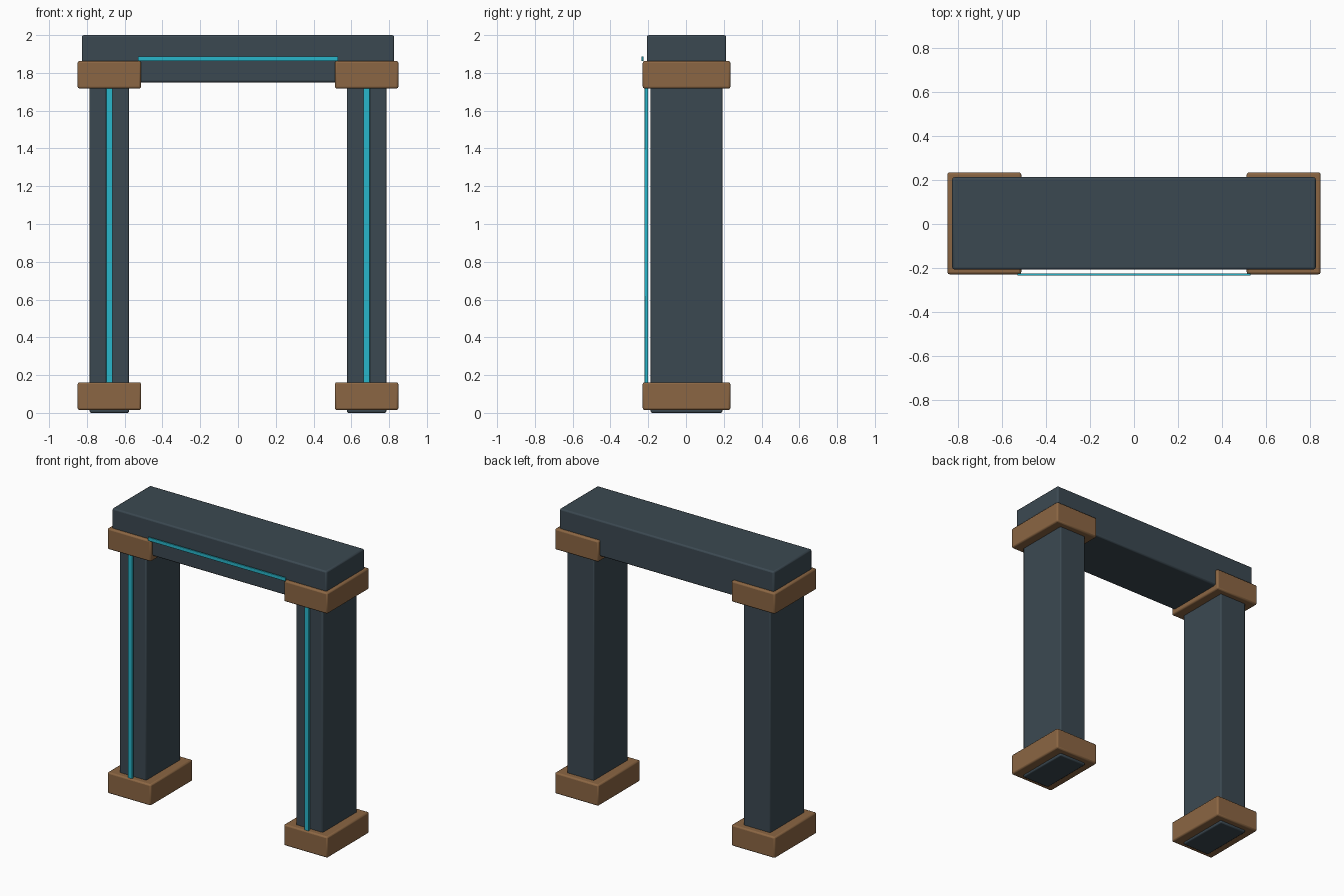
import bpy

cube = bpy.data.objects.get("Cube")
if cube:
    bpy.data.objects.remove(cube, do_unlink=True)


def material(name, rgb):
    mat = bpy.data.materials.new(name)
    mat.use_nodes = True
    mat.diffuse_color = (*rgb, 1)
    shader = next(n for n in mat.node_tree.nodes if n.type == 'BSDF_PRINCIPLED')
    shader.inputs["Base Color"].default_value = (*rgb, 1)
    return mat


slate = material("slate", (0.044, 0.066, 0.083))
bronze = material("bronze", (0.26, 0.133, 0.056))
cyan = material("glowing cyan", (0.022, 0.47, 0.6))


def box(name, x, y, z, mat, bevel):
    """Bevelled box between the given (low, high) limits."""
    limits = (x, y, z)
    bpy.ops.mesh.primitive_cube_add(size=1, location=[(a + b) / 2 for a, b in limits])
    ob = bpy.context.object
    ob.name = name
    ob.scale = [b - a for a, b in limits]
    bpy.ops.object.transform_apply(location=False, rotation=False, scale=True)
    ob.data.materials.append(mat)
    mod = ob.modifiers.new("Rounded edges", 'BEVEL')
    mod.width = bevel
    mod.segments = 2
    bpy.ops.object.shade_smooth_by_angle()
    return ob


# Lintel across the top with its light strip
box("lintel", (-0.827, 0.827), (-0.207, 0.213), (1.75, 2.0), slate, 0.01)
box("lintel_light", (-0.53, 0.53), (-0.235, -0.225), (1.863, 1.888), cyan, 0.002)

# Pillars with base blocks, capitals and light strips
for side, s in (("left", 1), ("right", -1)):
    def span(half):
        return s * 0.681 - half, s * 0.681 + half

    box(side + "_pillar", span(0.104), (-0.187, 0.192), (0, 1.78), slate, 0.008)
    box(side + "_base", span(0.168), (-0.229, 0.235), (0.015, 0.162), bronze, 0.01)
    box(side + "_capital", span(0.168), (-0.229, 0.235), (1.717, 1.863), bronze, 0.01)
    box(side + "_pillar_light", span(0.017), (-0.22, -0.2), (0.14, 1.74), cyan, 0.003)
